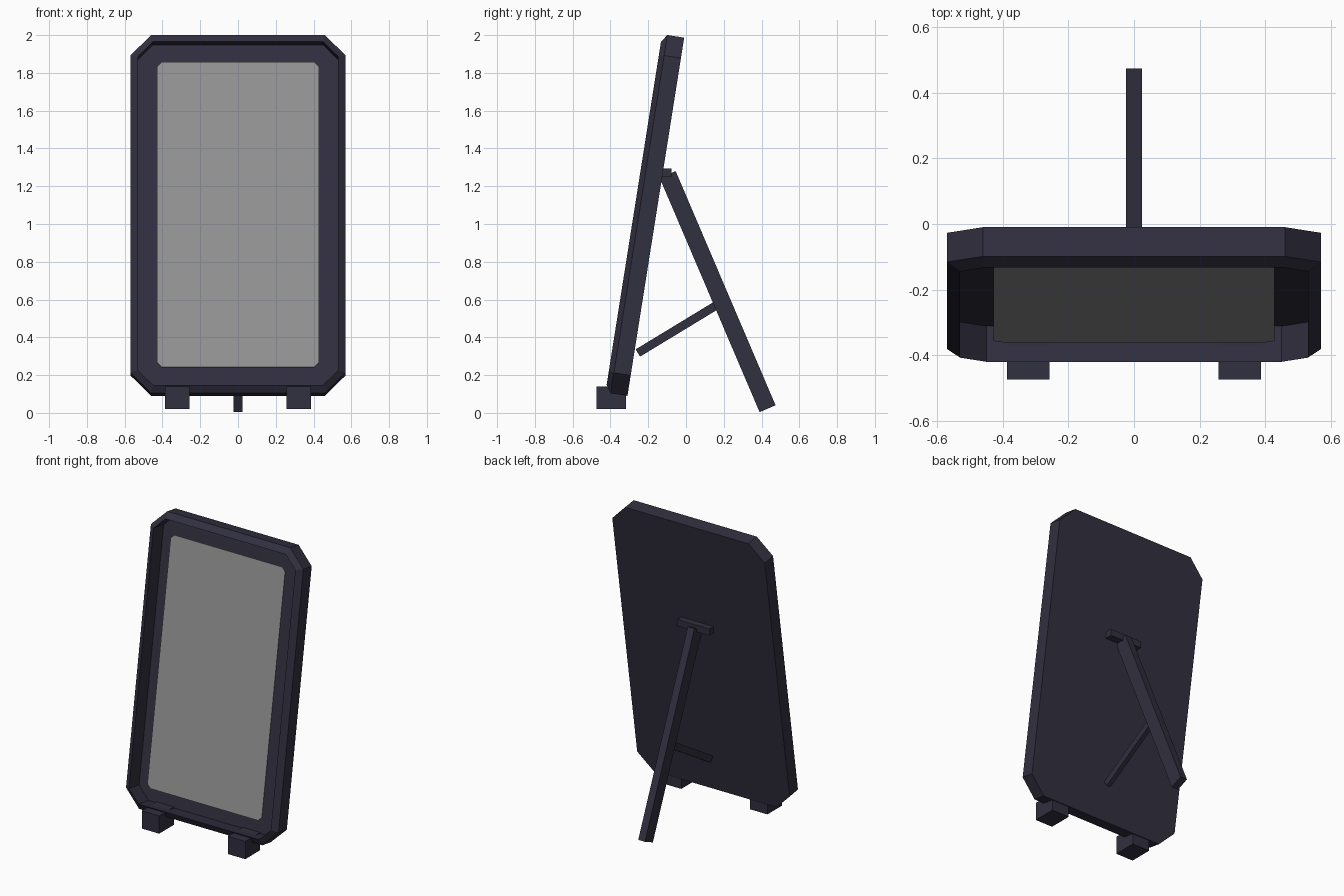
import bpy, bmesh, math
from mathutils import Matrix, Vector

if "Cube" in bpy.data.objects:
    bpy.data.objects.remove(bpy.data.objects["Cube"])


def material(name, rgb):
    m = bpy.data.materials.new(name)
    m.use_nodes = True
    m.diffuse_color = (*rgb, 1)
    m.node_tree.nodes["Principled BSDF"].inputs["Base Color"].default_value = (*rgb, 1)
    return m


DARK = material("dark slate", (0.031, 0.029, 0.050))
GREY = material("panel grey", (0.30, 0.30, 0.30))

HALF_W, HEIGHT = 0.57, 1.92
# Panel space: x across, y up the slope, z out of the front
TILT = Matrix.Translation((0, -0.31, 0.09)) @ Matrix.Rotation(math.radians(81), 4, 'X')


def finish(name, bm, mat, matrix=Matrix()):
    bmesh.ops.transform(bm, matrix=matrix, verts=bm.verts)
    bmesh.ops.recalc_face_normals(bm, faces=bm.faces)
    me = bpy.data.meshes.new(name)
    bm.to_mesh(me)
    bm.free()
    me.materials.append(mat)
    ob = bpy.data.objects.new(name, me)
    bpy.context.collection.objects.link(ob)
    return ob


def outline(bm, inset_x, inset_y, cut, depth):
    """Ring of vertices: a rectangle with cut corners, inset from the frame."""
    w, h = HALF_W - inset_x, HEIGHT / 2 - inset_y
    ring = []
    for sx, sy in ((1, 1), (-1, 1), (-1, -1), (1, -1)):
        pair = [(w, h - cut), (w - cut, h)]
        if sx * sy < 0:
            pair.reverse()
        ring += [bm.verts.new((sx * x, HEIGHT / 2 + sy * y, depth)) for x, y in pair]
    return ring


def loft(name, sections, mat):
    """Skin a stack of outlines and close both ends."""
    bm = bmesh.new()
    rings = [outline(bm, *s) for s in sections]
    for a, b in zip(rings, rings[1:]):
        for i in range(len(a)):
            j = (i + 1) % len(a)
            bm.faces.new((a[i], a[j], b[j], b[i]))
    bm.faces.new(rings[0])
    bm.faces.new(rings[-1])
    return finish(name, bm, mat, TILT)


def box(name, center, size, angle=0):
    bm = bmesh.new()
    bmesh.ops.create_cube(bm, size=1)
    place = (Matrix.Translation(center) @ Matrix.Rotation(angle, 4, 'X')
             @ Matrix.Diagonal((*size, 1)))
    return finish(name, bm, DARK, place)


def bar(name, start, end, width, thick):
    """Straight bar in the centre plane between two (y, z) points."""
    a, b = Vector((0, *start)), Vector((0, *end))
    d = b - a
    return box(name, (a + b) / 2, (width, d.length, thick), math.atan2(d.z, d.y))


# Tray-shaped frame: back, sides, bevelled rim, inner wall, floor
loft("frame", [(0, 0, 0.11, 0), (0, 0, 0.11, 0.09),
               (0.04, 0.04, 0.08, 0.118), (0.04, 0.04, 0.08, 0.008)], DARK)

# Display panel set below the rim
loft("display_panel", [(0.142, 0.142, 0.025, 0.068), (0.142, 0.142, 0.025, 0.074)], GREY)

# Front feet
for side, sx in (("left", 1), ("right", -1)):
    box(side + "_foot", (sx * 0.322, -0.396, 0.08), (0.13, 0.158, 0.12))

# Rear prop, its hinge and brace
bar("rear_leg", (-0.097, 1.262), (0.432, 0.022), 0.05, 0.092)
box("hinge", (0, -0.104, 1.272), (0.24, 0.054, 0.045))
bar("brace", (-0.255, 0.317), (0.17, 0.575), 0.03, 0.045)
